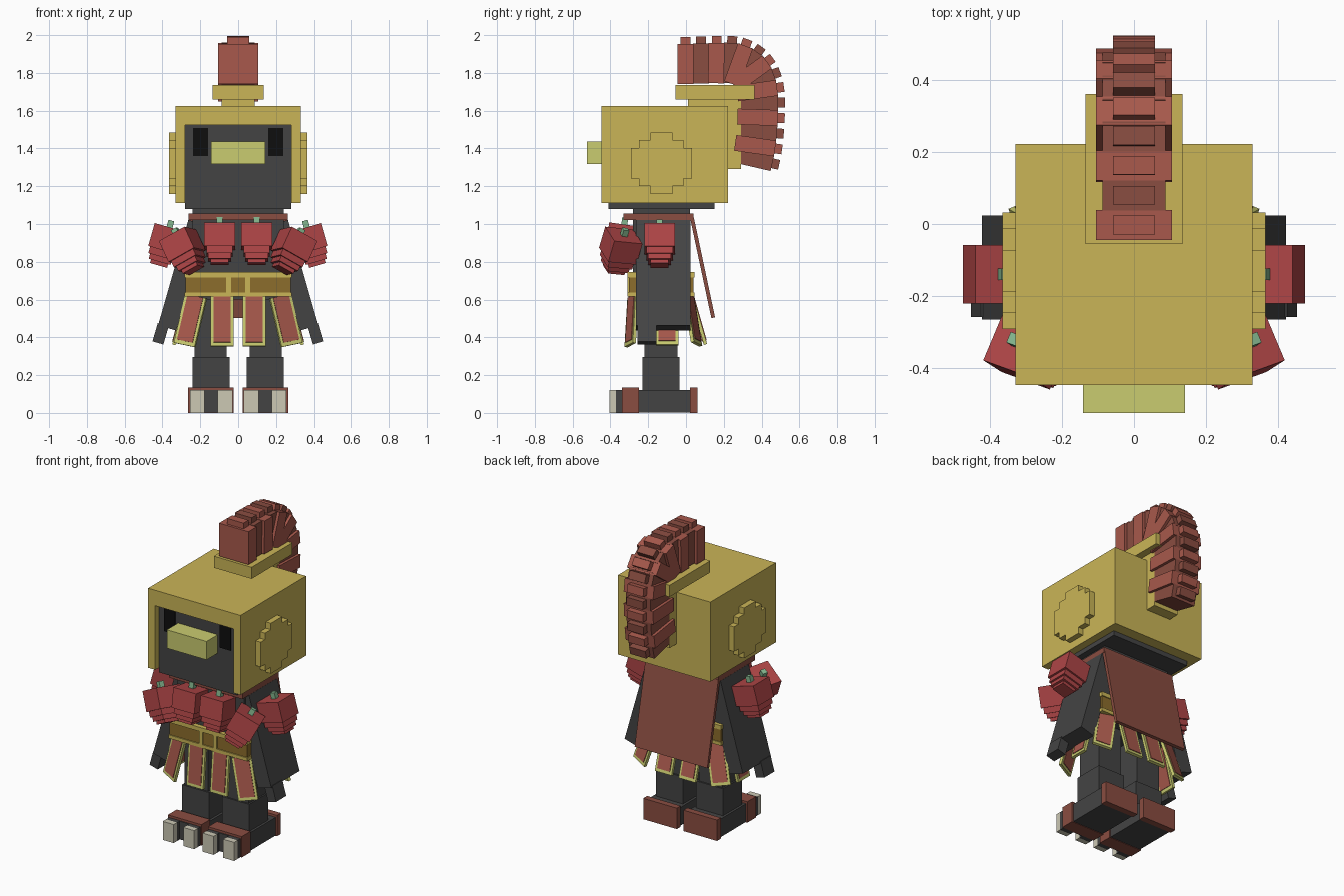
import bpy
import bmesh
from math import radians, sin, cos
from mathutils import Matrix, Vector

default_cube = bpy.data.objects.get("Cube")
if default_cube:
    bpy.data.objects.remove(default_cube, do_unlink=True)


def material(name, red, green, blue):
    """Flat material from display colour values, stored as linear."""
    linear = [((c / 255 + 0.055) / 1.055) ** 2.4 for c in (red, green, blue)] + [1]
    mat = bpy.data.materials.new(name)
    mat.use_nodes = True
    mat.diffuse_color = linear
    mat.node_tree.nodes["Principled BSDF"].inputs["Base Color"].default_value = linear
    return mat


GOLD = material("gold", 202, 181, 87)
BRONZE = material("dark_gold", 140, 109, 44)
PALE = material("pale_yellow", 202, 204, 112)
DARK = material("charcoal", 68, 68, 68)
BLACK = material("black", 14, 14, 14)
BRICK = material("brick_red", 168, 89, 76)
RUST = material("rust_brown", 138, 77, 65)
FRUIT = material("fruit_red", 174, 69, 70)
GREEN = material("stem_green", 132, 182, 142)
BONE = material("bone", 204, 200, 180)

MIRROR = Matrix.Diagonal((-1, 1, 1, 1))


def finish(name, mat, bm, matrix, mirrored):
    bm.transform(MIRROR @ matrix if mirrored else matrix)
    bmesh.ops.recalc_face_normals(bm, faces=bm.faces)
    mesh = bpy.data.meshes.new(name)
    bm.to_mesh(mesh)
    bm.free()
    mesh.materials.append(mat)
    bpy.context.collection.objects.link(bpy.data.objects.new(name, mesh))


def box(name, mat, x, y, z, matrix=Matrix(), mirrored=False):
    """Box between the given (low, high) ranges, then placed by matrix."""
    bm = bmesh.new()
    bmesh.ops.create_cube(bm, size=1)
    for v in bm.verts:
        v.co = [r[0] if c < 0 else r[1] for r, c in zip((x, y, z), v.co)]
    finish(name, mat, bm, matrix, mirrored)


def wide(half):
    return (-half, half)


def pair(name, mat, x, y, z, matrix=Matrix()):
    box(name + "_left", mat, x, y, z, matrix)
    box(name + "_right", mat, x, y, z, matrix, True)


def pose(location, yaw=0, pitch=0, roll=0):
    turn = Matrix.Rotation(radians(yaw), 4, 'Z')
    tip = Matrix.Rotation(radians(pitch), 4, 'X')
    lean = Matrix.Rotation(radians(roll), 4, 'Y')
    return Matrix.Translation(location) @ turn @ lean @ tip


# Head and face
box("head", DARK, wide(.28), (-.41, .15), (1.08, 1.525))
pair("eye", BLACK, (.16, .238), (-.417, -.41), (1.36, 1.508))
box("beak", PALE, wide(.142), (-.525, -.41), (1.317, 1.436))

# Open-fronted helmet
box("helmet_top", GOLD, wide(.33), (-.447, .222), (1.525, 1.625))
box("helmet_back", GOLD, wide(.28), (.15, .222), (1.11, 1.525))
pair("helmet_side", GOLD, (.28, .33), (-.447, .222), (1.11, 1.525))

# Stepped round ear plates
quarter = [(.162, .08), (.118, .08), (.118, .122), (.058, .122), (.058, .163)]
back = quarter[::-1]
outline = (quarter + [(-y, z) for y, z in back]
           + [(-y, -z) for y, z in quarter] + [(y, -z) for y, z in back])
for side, mirrored in (("left", False), ("right", True)):
    bm = bmesh.new()
    face = bm.faces.new([bm.verts.new((.33, y - .13, z + 1.322)) for y, z in outline])
    raised = bmesh.ops.extrude_face_region(bm, geom=[face])["geom"]
    moved = [g for g in raised if isinstance(g, bmesh.types.BMVert)]
    bmesh.ops.translate(bm, verts=moved, vec=(.036, 0, 0))
    finish("ear_plate_" + side, GOLD, bm, Matrix(), mirrored)

# Crest holder
box("crest_stem", GOLD, wide(.088), (.01, .29), (1.625, 1.66))
box("crest_back_plate", GOLD, wide(.088), (.222, .292), (1.29, 1.66))
box("crest_rail", GOLD, wide(.135), (-.055, .362), (1.66, 1.735))

# Crest tufts fan along a bent path, alternating in colour and width
tip_point = Vector((0, -.003, 1.99))
last = 0
for i, angle in enumerate((0, 0, 1, 4, 20, 36, 54, 70, 82, 90, 92, 95, 98, 103)):
    if i:
        heading = radians((angle + last) / 2)
        tip_point += Vector((0, cos(heading), -sin(heading))) * .083
    last = angle
    mat, half = (RUST, .087) if i % 2 else (BRICK, .105)
    place = pose(tip_point + Vector((0, 0, .003 * min(i, 3))), pitch=-angle)
    box(f"crest_tuft_{i}", mat, wide(half), wide(.042), (-.25, -.037), place)
    box(f"crest_tip_{i}", mat, wide(.058), wide(.026), (-.037, 0), place)

# Torso, collar and cape
box("torso", DARK, wide(.24), (-.28, .02), (.6, 1.08))
box("collar", RUST, wide(.262), (-.33, .04), (1.02, 1.055))
box("cape", RUST, wide(.26), (0, .02), (-.54, 0), pose((0, .022, 1.03), pitch=12))

# Belt
box("belt", BRONZE, wide(.277), (-.303, .04), (.63, .73))
box("belt_top_rim", GOLD, wide(.282), (-.31, .046), (.718, .745))
box("belt_bottom_rim", GOLD, wide(.282), (-.31, .046), (.615, .637))
pair("buckle_bar", GOLD, (.037, .064), (-.31, -.3), (.637, .718))

# Arms and hands
arm = pose((.375, 0, .45), roll=-16)
pair("arm", DARK, wide(.05), (-.265, .023), (0, .58), arm)
pair("hand", DARK, (-.005, .055), (-.258, -.155), (-.09, .01), arm)

# Legs and feet
pair("thigh", DARK, (.06, .23), (-.22, -.045), (.29, .62))
pair("shin", DARK, (.046, .24), (-.23, -.035), (.12, .295))
pair("foot", DARK, (.03, .255), (-.347, .03), (.003, .12))
pair("foot_band", RUST, (.024, .264), (-.34, -.25), (0, .135))
pair("heel_guard", RUST, (.024, .264), (.02, .06), (0, .135))
for label, toe in (("inner", (.03, .108)), ("outer", (.177, .255))):
    pair(label + "_toe", DARK, toe, (-.37, -.34), (0, .12))
    pair(label + "_claw", BONE, toe, (-.405, -.37), (0, .12))

# Framed skirt flaps: location, yaw, pitch, roll
flaps = {
    "front": ((.085, -.29, .617), 0, -5, 0),
    "front_corner": ((.222, -.28, .617), 22, -8, -11),
    "side": ((.275, -.1, .617), 90, -14, 0),
    "back_corner": ((.222, .015, .617), 158, -14, 11),
    "back": ((.085, .03, .617), 180, -16, 0),
}
for label, placing in flaps.items():
    place = pose(*placing)
    pair(label + "_flap_frame", PALE, wide(.06), wide(.009), (-.265, 0), place)
    pair(label + "_flap_panel", BRICK, wide(.045), wide(.013), (-.245, 0), place)

# Fruit garland: each fruit is a block with shrinking tiers and a stem
garland = {
    "front": ((.098, -.335, .935), 0, -8, 0),
    "corner": ((.295, -.345, .885), 20, -6, 28),
    "side": ((.38, -.14, .922), 0, 0, -16),
}
for label, placing in garland.items():
    place = pose(*placing)
    top = .063
    for tier, (half, height) in enumerate(((.081, .126), (.07, .036), (.06, .028), (.047, .02))):
        pair(f"{label}_fruit_tier_{tier}", FRUIT, wide(half), wide(half), (top - height, top), place)
        top -= height
    pair(label + "_fruit_stem", GREEN, wide(.016), wide(.016), (.06, .1), place)
